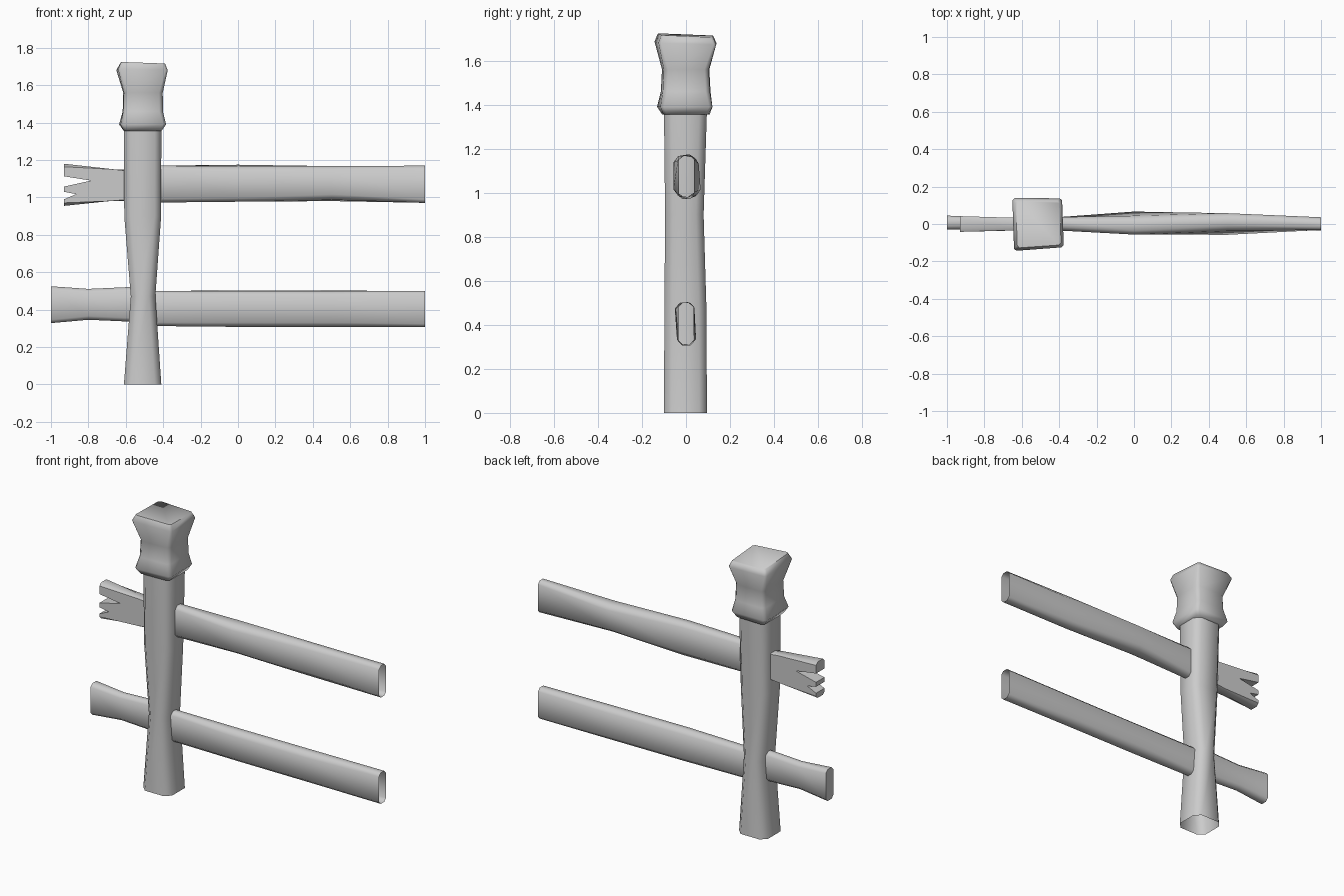
import bpy, bmesh, math

if "Cube" in bpy.data.objects:
    bpy.data.objects.remove(bpy.data.objects["Cube"])


def chamfered(u0, u1, v0, v1, c, twist=0):
    """Eight-point chamfered rectangle, turned about its centre."""
    a, b = (u1 - u0) / 2, (v1 - v0) / 2
    cu, cv = (u0 + u1) / 2, (v0 + v1) / 2
    c = min(c, a * 0.8, b * 0.8)
    pts = [(a, -b + c), (a, b - c), (a - c, b), (-a + c, b),
           (-a, b - c), (-a, -b + c), (-a + c, -b), (a - c, -b)]
    t = math.radians(twist)
    return [(cu + p * math.cos(t) - q * math.sin(t),
             cv + p * math.sin(t) + q * math.cos(t)) for p, q in pts]


def finish(bm, name, angle):
    bmesh.ops.recalc_face_normals(bm, faces=bm.faces)
    me = bpy.data.meshes.new(name)
    bm.to_mesh(me)
    bm.free()
    ob = bpy.data.objects.new(name, me)
    bpy.context.collection.objects.link(ob)
    bpy.ops.object.select_all(action='DESELECT')
    bpy.context.view_layer.objects.active = ob
    ob.select_set(True)
    bpy.ops.object.shade_smooth_by_angle(angle=math.radians(angle))
    return ob


def loft(name, rings, place, cap_start, cap_end, angle=60):
    """Skin rings of (position, u0, u1, v0, v1, chamfer, twist)."""
    bm = bmesh.new()
    loops = [[bm.verts.new(place(r[0], u, v)) for u, v in chamfered(*r[1:])]
             for r in rings]
    for lo, hi in zip(loops, loops[1:]):
        for i in range(8):
            j = (i + 1) % 8
            bm.faces.new((lo[i], lo[j], hi[j], hi[i]))
    if cap_start:
        bm.faces.new(loops[0][::-1])
    if cap_end:
        bm.faces.new(loops[-1])
    return finish(bm, name, angle)


def upright(z, x, y):
    return (x, y, z)


def along_x(x, y, z):
    return (x, y, z)


# Post with a pinched waist, open underneath
loft("post", [
    (0.00, -0.61, -0.41, -0.10, 0.095, 0.035, 0),
    (0.47, -0.573, -0.442, -0.098, 0.093, 0.035, 0),
    (0.90, -0.608, -0.411, -0.095, 0.08, 0.035, 0),
    (1.37, -0.61, -0.41, -0.10, 0.095, 0.035, 0),
], upright, False, False)


# Flared post cap with a slightly skewed, leaning top
def cap_place(z, x, y):
    k = max(0, (z - 1.6) / 0.12)
    return (x, y * (1 - 0.30 * (x + 0.51)),
            z - k * (0.035 * (x + 0.51) + 0.045 * y))


loft("post_cap", [
    (1.355, -0.61, -0.41, -0.105, 0.105, 0.015, 0),
    (1.39, -0.632, -0.388, -0.124, 0.12, 0.015, 2),
    (1.46, -0.615, -0.403, -0.11, 0.11, 0.02, 1),
    (1.56, -0.612, -0.404, -0.105, 0.105, 0.02, 1),
    (1.68, -0.646, -0.38, -0.134, 0.138, 0.012, 2),
    (1.715, -0.628, -0.394, -0.12, 0.123, 0.012, 2),
], cap_place, True, True)

# Right-hand rails, bulging and twisting, open at the far end
loft("upper_rail", [
    (-0.52, -0.035, 0.035, 0.975, 1.17, 0.02, 0),
    (-0.40, -0.035, 0.037, 0.973, 1.17, 0.02, 0),
    (0.00, -0.046, 0.056, 0.98, 1.172, 0.025, 9),
    (0.50, -0.048, 0.048, 0.983, 1.165, 0.025, -9),
    (1.00, -0.032, 0.036, 0.971, 1.17, 0.018, 0),
], along_x, True, False)
loft("lower_rail", [
    (-0.52, -0.035, 0.035, 0.312, 0.50, 0.02, 0),
    (-0.40, -0.035, 0.035, 0.312, 0.50, 0.02, 0),
    (0.00, -0.046, 0.04, 0.309, 0.502, 0.025, 4),
    (0.50, -0.044, 0.042, 0.308, 0.501, 0.025, 3),
    (1.00, -0.034, 0.036, 0.306, 0.50, 0.018, 0),
], along_x, True, False)

# Short end of the lower rail
loft("lower_rail_stub", [
    (-1.00, -0.03, 0.045, 0.328, 0.525, 0.018, 0),
    (-0.80, -0.028, 0.036, 0.346, 0.511, 0.02, 0),
    (-0.60, -0.03, 0.034, 0.337, 0.52, 0.02, 0),
    (-0.52, -0.03, 0.034, 0.337, 0.52, 0.02, 0),
], along_x, True, True)

# Splintered end of the upper rail: jagged outline given thickness
outline = [(-0.52, 0.98), (-0.52, 1.15), (-0.66, 1.15), (-0.93, 1.18),
           (-0.93, 1.113), (-0.785, 1.09), (-0.93, 1.058), (-0.93, 1.03),
           (-0.865, 1.018), (-0.93, 0.99), (-0.93, 0.955), (-0.69, 0.98)]
bm = bmesh.new()
sides = [[bm.verts.new((x, s * (0.032 + 0.03 * max(0, -x - 0.6)), z))
          for x, z in outline] for s in (-1, 1)]
n = len(outline)
for i in range(n):
    j = (i + 1) % n
    bm.faces.new((sides[0][i], sides[0][j], sides[1][j], sides[1][i]))
for side in sides:
    bm.faces.new(side)
# Soften the long top and bottom edges
long_edges = [e for e in bm.edges
              if e.verts[0].co.y * e.verts[1].co.y > 0
              and abs(e.verts[0].co.x - e.verts[1].co.x) > 0.03
              and all(v.co.z > 1.14 or v.co.z < 0.985 for v in e.verts)]
bmesh.ops.bevel(bm, geom=long_edges, offset=0.016, segments=1, affect='EDGES')
finish(bm, "splintered_rail_end", 50)
